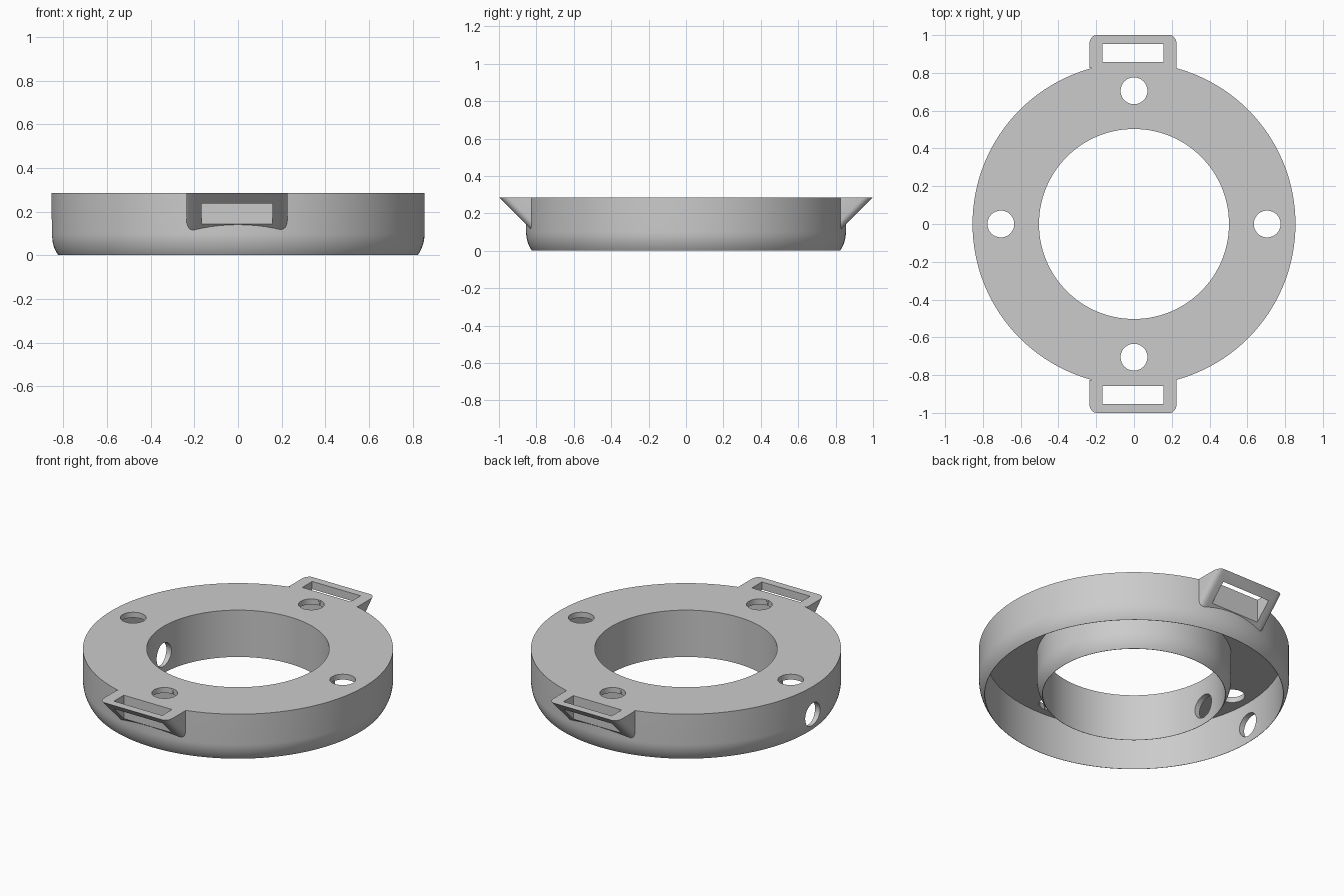
import bpy, bmesh, math
from mathutils import Matrix

if "Cube" in bpy.data.objects:
    bpy.data.objects.remove(bpy.data.objects["Cube"], do_unlink=True)

HEIGHT, OUTER, BORE, WALL, LIP = 0.285, 0.855, 0.503, 0.033, 0.1
HOLE_R, HOLE_AT = 0.071, 0.705

grey = bpy.data.materials.new("plain grey")
grey.use_nodes = True
grey.diffuse_color = (0.6, 0.6, 0.6, 1)
grey.node_tree.nodes["Principled BSDF"].inputs["Base Color"].default_value = (0.6, 0.6, 0.6, 1)


def make(name, bm):
    bmesh.ops.recalc_face_normals(bm, faces=bm.faces)
    mesh = bpy.data.meshes.new(name)
    bm.to_mesh(mesh)
    bm.free()
    mesh.materials.append(grey)
    obj = bpy.data.objects.new(name, mesh)
    bpy.context.collection.objects.link(obj)
    return obj


def boolean(target, other, operation):
    bpy.context.view_layer.objects.active = target
    mod = target.modifiers.new(operation, "BOOLEAN")
    mod.operation, mod.object, mod.solver = operation, other, "EXACT"
    bpy.ops.object.modifier_apply(modifier=mod.name)
    bpy.data.objects.remove(other, do_unlink=True)


def rounded_lip(radius, direction, steps=8):
    """Arc that leaves a vertical wall at LIP and curves across it to z = 0."""
    drop = WALL - 0.002
    r = (LIP ** 2 + drop ** 2) / (2 * drop)
    heights = [LIP * (1 - i / steps) for i in range(steps + 1)]
    return [(radius + direction * (r - math.sqrt(r * r - (LIP - z) ** 2)), z) for z in heights]


def revolve(name, profile, segments=128):
    bm = bmesh.new()
    rings = []
    for i in range(segments):
        a = math.tau * i / segments
        rings.append([bm.verts.new((r * math.cos(a), r * math.sin(a), z)) for r, z in profile])
    for i, ring in enumerate(rings):
        after = rings[(i + 1) % segments]
        for j in range(len(profile)):
            k = (j + 1) % len(profile)
            bm.faces.new((ring[j], after[j], after[k], ring[k]))
    return make(name, bm)


def cylinder(name, matrix, depth):
    bm = bmesh.new()
    bmesh.ops.create_cone(bm, cap_ends=True, segments=48, radius1=HOLE_R, radius2=HOLE_R,
                          depth=depth, matrix=matrix)
    return make(name, bm)


def box(name, x0, x1, y0, y1, z0, z1):
    bm = bmesh.new()
    size = Matrix.Diagonal((x1 - x0, y1 - y0, z1 - z0, 1))
    centre = Matrix.Translation(((x0 + x1) / 2, (y0 + y1) / 2, (z0 + z1) / 2))
    bmesh.ops.create_cube(bm, size=1, matrix=centre @ size)
    return make(name, bm)


def strap_loop(name, side):
    """Wedge with a 45 degree underside, rounded sloping edges and a slot."""
    bm = bmesh.new()
    near, far = 0.826 * side, 1.0 * side
    section = [(near, HEIGHT), (far, HEIGHT), (near, HEIGHT - 0.174)]
    ends = [[bm.verts.new((x, y, z)) for y, z in section] for x in (-0.236, 0.226)]
    for end in ends:
        bm.faces.new(end)
    for j in range(3):
        k = (j + 1) % 3
        bm.faces.new((ends[0][j], ends[0][k], ends[1][k], ends[1][j]))
    sloping = [bm.edges.get((end[1], end[2])) for end in ends]
    bmesh.ops.bevel(bm, geom=sloping, offset=0.035, segments=6, profile=0.5, affect="EDGES")
    loop = make(name, bm)
    y0, y1 = sorted((0.858 * side, 0.953 * side))
    boolean(loop, box("slot_cutter", -0.168, 0.157, y0, y1, 0, 0.5), "DIFFERENCE")
    return loop


# Hollow ring, open underneath, both walls tapering at their lower lips
profile = [(BORE, HEIGHT), (OUTER, HEIGHT)] + rounded_lip(OUTER, -1)
profile += [(OUTER - WALL, 0), (OUTER - WALL, HEIGHT - WALL), (BORE + WALL, HEIGHT - WALL)]
profile += rounded_lip(BORE + WALL, -1) + [(BORE, 0)]
body = revolve("ring_housing", profile)

# Four holes through the top plate
for i in range(4):
    a = math.pi / 2 * i
    spot = Matrix.Translation((HOLE_AT * math.cos(a), HOLE_AT * math.sin(a), HEIGHT))
    boolean(body, cylinder("top_hole_cutter", spot, 0.2), "DIFFERENCE")

# Cable hole through both walls on one side
sideways = Matrix.Translation((-0.68, 0, 0.113)) @ Matrix.Rotation(math.pi / 2, 4, "Y")
boolean(body, cylinder("side_hole_cutter", sideways, 0.5), "DIFFERENCE")

# Strap loops at front and back
for name, side in (("front_loop", -1), ("back_loop", 1)):
    boolean(body, strap_loop(name, side), "UNION")

bpy.ops.object.select_all(action="DESELECT")
body.select_set(True)
bpy.context.view_layer.objects.active = body
bpy.ops.object.shade_smooth_by_angle(angle=math.radians(30))
